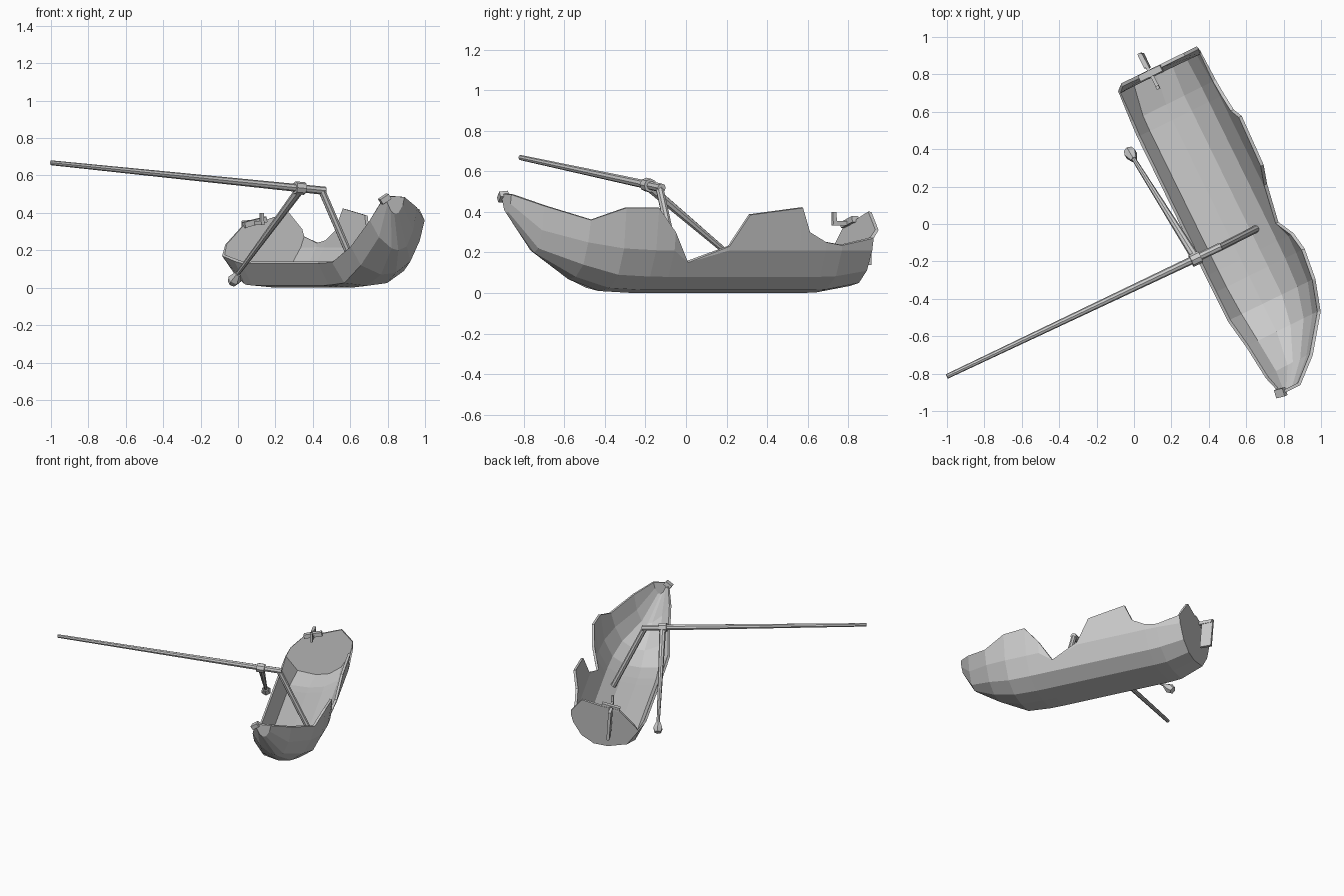
import bpy, bmesh
from mathutils import Vector

if "Cube" in bpy.data.objects:
    bpy.data.objects.remove(bpy.data.objects["Cube"])

# Boat frame: u runs along the keel toward the bow, v toward starboard
U, V = Vector((.44, -.898, 0)), Vector((.898, .44, 0))
def P(u, v, z):
    return U * u + V * v + Vector((0, 0, z))

def make(name, bm):
    me = bpy.data.meshes.new(name)
    bm.to_mesh(me)
    bm.free()
    ob = bpy.data.objects.new(name, me)
    bpy.context.collection.objects.link(ob)
    return ob

# Cross-sections (v, z): port edge, bilge, keel, three starboard chines, full gunwale
KEYS = [
    (-.675, [(.236, .17), (.32, .06), (.46, .035), (.56, .05), (.65, .11), (.71, .21), (.734, .30)]),
    (-.56, [(.228, .15), (.29, .02), (.44, .005), (.55, .02), (.66, .085), (.725, .21), (.755, .40)]),
    (-.42, [(.22, .13), (.285, .012), (.43, .0), (.55, .015), (.66, .08), (.73, .21), (.775, .43)]),
    (.50, [(.22, .13), (.285, .012), (.43, .0), (.55, .015), (.66, .08), (.73, .21), (.765, .43)]),
    (.69, [(.222, .135), (.295, .025), (.43, .01), (.55, .025), (.65, .09), (.715, .22), (.742, .42)]),
    (.86, [(.25, .22), (.31, .12), (.43, .07), (.52, .08), (.605, .14), (.66, .25), (.69, .36)]),
    (1.05, [(.27, .36), (.325, .27), (.40, .21), (.44, .20), (.49, .22), (.53, .31), (.55, .43)]),
    (1.165, [(.305, .49), (.32, .45), (.34, .41), (.36, .395), (.385, .40), (.41, .44), (.42, .485)]),
]
# Broken starboard edge: (u, remaining height)
EDGE = [(-.675, .27), (-.50, .235), (-.41, .25), (-.315, .30), (-.265, .42), (.02, .385),
        (.12, .23), (.33, .15), (.42, .30), (.52, .42), (.69, .42), (.86, .36),
        (1.05, .43), (1.165, .485)]

def section(u, top):
    for (a, sa), (b, sb) in zip(KEYS, KEYS[1:]):
        if a <= u <= b:
            t = (u - a) / (b - a)
            pts = [Vector(p).lerp(Vector(q), t) for p, q in zip(sa, sb)]
            break
    for i in range(4, 7):               # cut the wall down to the broken edge
        if pts[i].y > top:
            lo, hi = pts[i - 1], pts[i]
            cut = lo.lerp(hi, (top - lo.y) / max(hi.y - lo.y, 1e-6))
            for j in range(i, 7):
                pts[j] = cut.copy()
            break
    return pts

# Hull shell with transom and blunt bow
bm = bmesh.new()
rows = [[bm.verts.new(P(u, *p)) for p in section(u, top)] for u, top in EDGE]
for a, b in zip(rows, rows[1:]):
    for i in range(6):
        bm.faces.new((a[i], a[i + 1], b[i + 1], b[i]))
TRANSOM = [(.72, .31), (.64, .40), (.50, .36), (.38, .34), (.27, .23)]
back = rows[0] + [bm.verts.new(P(-.705, v, z)) for v, z in TRANSOM]
bm.faces.new(back[::-1])
bm.faces.new(rows[-1])
bmesh.ops.remove_doubles(bm, verts=bm.verts, dist=.0005)
hull = make("hull", bm)
mod = hull.modifiers.new("planking", 'SOLIDIFY')
mod.thickness = .018
mod.offset = -1

# Tapered round spars
def spar(name, a, b, ra, rb, sides=8):
    a, b = Vector(a), Vector(b)
    d = b - a
    bpy.ops.mesh.primitive_cone_add(vertices=sides, radius1=ra, radius2=rb, depth=d.length,
                                    location=(a + b) / 2,
                                    rotation=d.to_track_quat('Z', 'Y').to_euler())
    bpy.context.object.name = name

def beam(name, a, b, w, h, side=V):
    a, b = Vector(a), Vector(b)
    d = b - a
    x = (side - d * (side.dot(d) / d.dot(d))).normalized() * w / 2
    y = d.cross(x).normalized() * h / 2
    bm = bmesh.new()
    ends = [[bm.verts.new(p + x * i + y * j) for i, j in ((-1, -1), (1, -1), (1, 1), (-1, 1))]
            for p in (a, b)]
    for i in range(4):
        bm.faces.new((ends[0][i], ends[0][i - 3], ends[1][i - 3], ends[1][i]))
    bm.faces.new(ends[0][::-1])
    bm.faces.new(ends[1])
    bmesh.ops.recalc_face_normals(bm, faces=bm.faces)
    return make(name, bm)

# Snapped mast: standing stump and toppled upper length
spar("mast_stump", (.655, -.025, .04), (.45, -.13, .515), .02, .02)
spar("fallen_mast", (.465, -.12, .518), (-1, -.815, .668), .022, .013)
spar("mast_collar", (.355, -.175, .53), (.305, -.198, .535), .034, .034)

# Hanging yard with end block
spar("yard", (.335, -.19, .53), (-.012, .365, .06), .024, .011)
spar("yard_end_a", (0, .345, .075), (-.018, .375, .045), .018, .036, 6)
spar("yard_end_b", (-.018, .375, .045), (-.03, .395, .025), .036, .026, 6)

# Rudder, tiller and bracket at the stern
beam("rudder_blade", P(-.755, .44, .14), P(-.765, .425, .36), .02, .085)
beam("tiller", P(-.80, .43, .345), P(-.59, .437, .345), .018, .022)
beam("tiller_handle", P(-.60, .437, .335), P(-.60, .435, .40), .018, .02)
beam("rudder_bracket", P(-.685, .37, .335), P(-.685, .50, .365), .035, .03, U)

# Bow chock on the stem head
beam("stem_head", P(1.15, .285, .46), P(1.16, .33, .49), .045, .03, U)
